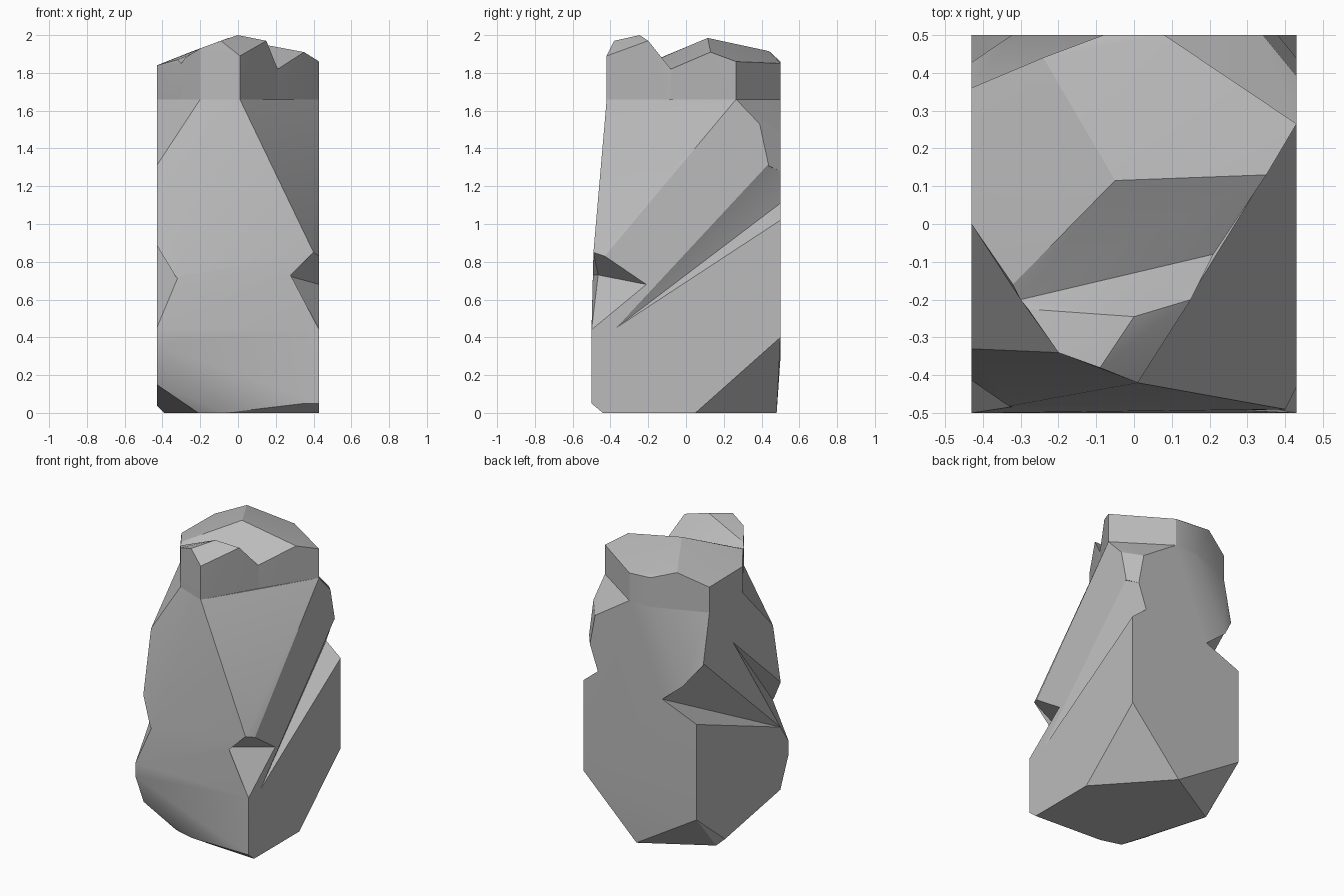
import bpy
import bmesh
from math import radians
from mathutils import Vector

default_cube = bpy.data.objects.get("Cube")
if default_cube:
    bpy.data.objects.remove(default_cube, do_unlink=True)

# Single stone colour
stone = bpy.data.materials.new("grey stone")
stone.use_nodes = True
stone_colour = (0.5, 0.5, 0.5, 1)
stone.diffuse_color = stone_colour
stone.node_tree.nodes["Principled BSDF"].inputs["Base Color"].default_value = stone_colour


def hull(name, points):
    """Wrap a faceted convex block around its corner points."""
    bm = bmesh.new()
    for point in points:
        bm.verts.new(point)
    result = bmesh.ops.convex_hull(bm, input=bm.verts[:])
    unused = set(result["geom_interior"]) | set(result["geom_unused"])
    unused = [item for item in unused if isinstance(item, bmesh.types.BMVert)]
    bmesh.ops.delete(bm, geom=unused, context="VERTS")
    bmesh.ops.dissolve_limit(bm, angle_limit=radians(1), verts=bm.verts[:], edges=bm.edges[:])
    bmesh.ops.recalc_face_normals(bm, faces=bm.faces[:])
    mesh = bpy.data.meshes.new(name)
    bm.to_mesh(mesh)
    bm.free()
    mesh.materials.append(stone)
    block = bpy.data.objects.new(name, mesh)
    bpy.context.collection.objects.link(block)
    return block


def carve(block, name, corners, outward):
    """Cut a wedge whose corners are swept away from the stone."""
    sweep = Vector(outward)
    swept = [Vector(corner) + sweep for corner in corners]
    cutter = hull(name, list(corners) + swept)
    cutter.hide_render = True
    modifier = block.modifiers.new(name, "BOOLEAN")
    modifier.operation = "DIFFERENCE"
    modifier.solver = "EXACT"
    modifier.object = cutter
    bpy.context.view_layer.update()
    evaluated = block.evaluated_get(bpy.context.evaluated_depsgraph_get())
    carved_mesh = bpy.data.meshes.new_from_object(evaluated)
    block.modifiers.clear()
    block.data = carved_mesh
    bpy.data.objects.remove(cutter, do_unlink=True)


def at_height(outline, z):
    return [(x, y, z) for x, y in outline]


# Shared outline corners where the crown meets the body
neck = 1.66
front_corner, left_front = (.01, -.42), (-.2, -.34)
valley_left, valley_right = (-.3, -.2), (.21, -.08)
back_outline = [(.43, .265), (.08, .5), (-.08, .5), (-.43, .36), (-.43, 0)]

# Corners around the crevice and chip on the +x side
lip_side, lip_back = (.43, .43, 1.31), (.38, .5, 1.28)
ledge_corner, crevice_tip = (.43, .5, 1.02), (.43, -.37, .45)
crevice_inner = (.32, .5, 1.11)
chip_top, chip_side = (.4, -.49, .85), (.43, -.43, .83)
chip_tip, chip_base = (.43, -.21, .68), (.43, -.5, .44)
chip_inner = (.25, -.465, .73)

# Corners around the crevice and chip on the -x side
far_lip, far_back = (-.43, .42, 1.33), (-.17, .5, 1.05)
far_ledge, far_tip = (-.43, .5, .96), (-.43, -.41, .58)
far_inner = (-.38, .27, .96)
nick_tip, nick_top = (-.43, .105, 1.36), (-.43, -.41, .89)
nick_inner, nick_base = (-.32, -.485, .71), (-.43, -.5, .45)

# Main body, a tapered block with a chamfered foot
foot = at_height([(.43, .05), (.04, .48), (-.39, .23), (-.21, -.37), (-.07, -.41), (.43, -.44)], 0)
foot_chamfer = [
    (-.43, .19, .04), (-.43, -.41, .15), (-.43, -.5, .36),
    (.35, -.5, .05), (.43, -.5, .05), (.43, .5, .4), (-.43, .5, .29),
]
shoulders = [(.43, .39, 1.53), (.34, .5, 1.49), (-.43, -.33, 1.31)]
sides = [
    lip_side, lip_back, ledge_corner, chip_top, chip_side, chip_base,
    far_lip, far_ledge, nick_top, nick_base,
]
neck_ring = at_height([front_corner, left_front] + back_outline, neck)
body = hull("rock_body", foot + foot_chamfer + sides + shoulders + neck_ring)

# Crevices and chips cut into both sides
carve(body, "right_crevice",
      [lip_side, lip_back, crevice_inner, ledge_corner, crevice_tip], (.2, .2, 0))
carve(body, "right_chip",
      [chip_top, chip_side, chip_tip, chip_inner, chip_base], (.2, -.2, 0))
carve(body, "left_crevice",
      [far_lip, far_back, far_inner, far_ledge, far_tip], (-.2, .2, 0))
carve(body, "left_chip",
      [nick_tip, nick_top, nick_inner, far_tip, nick_base], (-.2, -.2, 0))

# Crown in two peaks meeting at a valley
valley = [(*valley_left, 1.85), (*valley_right, 1.82)]
valley_foot = at_height([valley_left, valley_right], neck)
front_peak = [
    (.15, -.2, 1.97), (0, -.245, 2), (-.28, -.225, 1.88),
    (-.09, -.38, 1.97), (*left_front, 1.93), (*front_corner, 1.89),
]
crown_front = hull("rock_crown_front", valley + valley_foot + front_peak
                   + at_height([front_corner, left_front], neck))

back_rim_heights = [1.86, 1.85, 1.86, 1.835, 1.84]
back_rim = [(*corner, z) for corner, z in zip(back_outline, back_rim_heights)]
back_peak = [(-.32, -.16, 1.87), (-.05, .115, 1.985), (.35, .13, 1.91), (-.24, .44, 1.915)]
crown_back = hull("rock_crown_back", valley + valley_foot + back_peak + back_rim
                  + at_height(back_outline, neck))

# Soft shading across shallow edges, crisp on the breaks
bpy.ops.object.select_all(action="DESELECT")
for block in (body, crown_front, crown_back):
    block.select_set(True)
bpy.context.view_layer.objects.active = body
bpy.ops.object.shade_smooth_by_angle(angle=radians(25))
